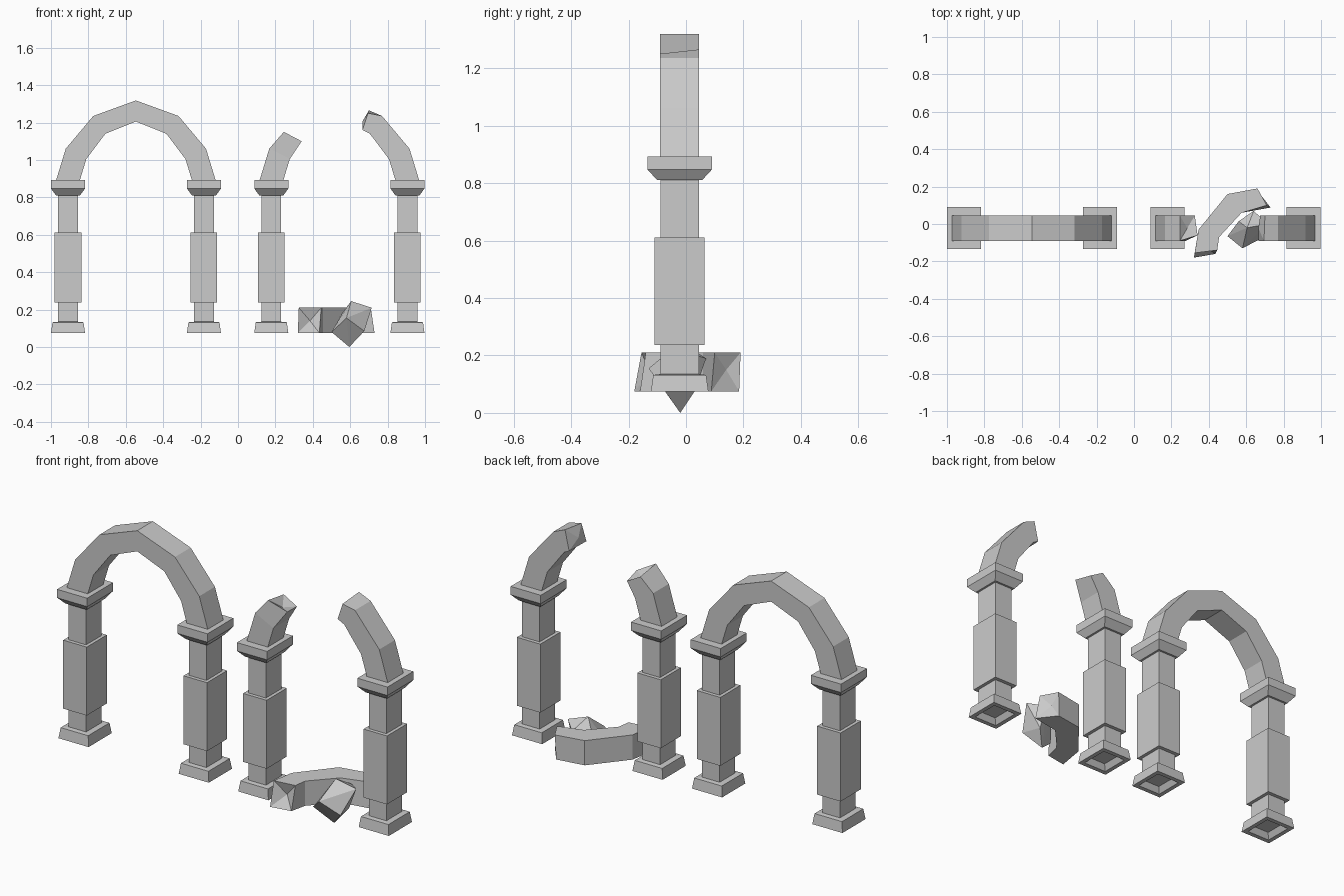
import bpy, bmesh

cube = bpy.data.objects.get("Cube")
if cube:
    bpy.data.objects.remove(cube)

stone = bpy.data.materials.new("grey stone")
stone.use_nodes = True
GREY = (0.6, 0.6, 0.6, 1)
stone.diffuse_color = GREY
stone.node_tree.nodes["Principled BSDF"].inputs["Base Color"].default_value = GREY

MID = -0.022              # depth centre of the arcade
FRONT, BACK = -0.09, 0.045


def finish(name, bm):
    bmesh.ops.recalc_face_normals(bm, faces=bm.faces)
    mesh = bpy.data.meshes.new(name)
    bm.to_mesh(mesh)
    bm.free()
    mesh.materials.append(stone)
    bpy.context.collection.objects.link(bpy.data.objects.new(name, mesh))


def loft(name, rings, start_tip=None, end_tip=None):
    """Skin four-point rings; a tip makes that end broken."""
    bm = bmesh.new()
    loops = [[bm.verts.new(p) for p in ring] for ring in rings]
    for a, b in zip(loops, loops[1:]):
        for i in range(4):
            j = (i + 1) % 4
            bm.faces.new((a[i], a[j], b[j], b[i]))
    for loop, tip in ((loops[0], start_tip), (loops[-1], end_tip)):
        if tip is None:
            bm.faces.new(loop)
        else:
            v = bm.verts.new(tip)
            for i in range(4):
                bm.faces.new((loop[i], loop[(i + 1) % 4], v))
    finish(name, bm)


def section(outer, inner):
    """Upright arch cross-section from an outer and an inner (x, z) point."""
    (xo, zo), (xi, zi) = outer, inner
    return [(xo, FRONT, zo), (xo, BACK, zo), (xi, BACK, zi), (xi, FRONT, zi)]


# Columns: half width, half depth, height, from the hollow foot to the capital
SHAFT, BLOCK, CAP = (0.053, 0.067), (0.071, 0.087), (0.091, 0.112)
PROFILE = [
    (0.05, 0.058, 0.105), (0.068, 0.076, 0.075), (0.091, 0.1, 0.075),
    (0.083, 0.092, 0.132), (*SHAFT, 0.135), (*SHAFT, 0.237),
    (*BLOCK, 0.237), (*BLOCK, 0.611), (*SHAFT, 0.611), (*SHAFT, 0.81),
    (0.064, 0.078, 0.81), (*CAP, 0.847), (*CAP, 0.893),
]
CORNERS = [(-1, -1), (1, -1), (1, 1), (-1, 1)]
COLUMNS = {"outer_right": -0.909, "inner_right": -0.182,
           "inner_left": 0.178, "outer_left": 0.906}
for side, cx in COLUMNS.items():
    loft(side + "_column", [[(cx + sx * w, MID + sy * d, z) for sx, sy in CORNERS]
                            for w, d, z in PROFILE])

# Half arch, springing to crown, measured from the arch centre
HALF = [((0.427, 0.89), (0.3, 0.89)), ((0.375, 1.06), (0.265, 1.005)),
        ((0.228, 1.235), (0.163, 1.14)), ((0, 1.318), (0, 1.205))]


def half_arch(centre, sign, count):
    return [section((centre + sign * o[0], o[1]), (centre + sign * i[0], i[1]))
            for o, i in HALF[:count]]


# Whole arch
loft("whole_arch", half_arch(-0.546, -1, 4) + half_arch(-0.546, 1, 3)[::-1])

# Two broken stumps of the second arch
loft("broken_arch_right", half_arch(0.542, -1, 2) + [[
    (0.245, FRONT, 1.15), (0.245, BACK, 1.13),
    (0.325, BACK, 1.085), (0.34, FRONT + 0.03, 1.10)]],
    end_tip=(0.285, MID, 1.095))
loft("broken_arch_left", half_arch(0.542, 1, 3) + [[
    (0.695, FRONT, 1.25), (0.70, BACK, 1.265),
    (0.675, BACK, 1.155), (0.665, FRONT, 1.16)]],
    end_tip=(0.665, MID, 1.205))

# Fallen curved piece lying flat on the ground
LOW, HIGH = 0.075, 0.21


def lying(outer, inner):
    return [(*outer, LOW), (*outer, HIGH), (*inner, HIGH), (*inner, LOW)]


loft("fallen_arch_piece", [
    [(0.32, -0.18, LOW), (0.325, -0.155, HIGH),
     (0.445, -0.14, HIGH), (0.435, -0.16, LOW)],
    lying((0.345, -0.03), (0.455, -0.07)),
    lying((0.50, 0.16), (0.575, 0.06)),
    [(0.655, 0.185, LOW), (0.66, 0.19, HIGH),
     (0.71, 0.10, HIGH), (0.73, 0.088, LOW)]],
    start_tip=(0.385, -0.125, 0.14), end_tip=(0.665, 0.14, 0.15))

# Fallen tilted chunk
bm = bmesh.new()
for p in [(0.595, -0.02, 0.0), (0.50, -0.065, 0.08), (0.58, -0.13, 0.155),
          (0.675, -0.08, 0.085), (0.605, -0.02, 0.245), (0.715, 0.0, 0.21),
          (0.64, 0.07, 0.19), (0.56, 0.015, 0.185), (0.65, 0.03, 0.075)]:
    bm.verts.new(p)
bmesh.ops.convex_hull(bm, input=bm.verts)
finish("fallen_chunk", bm)
